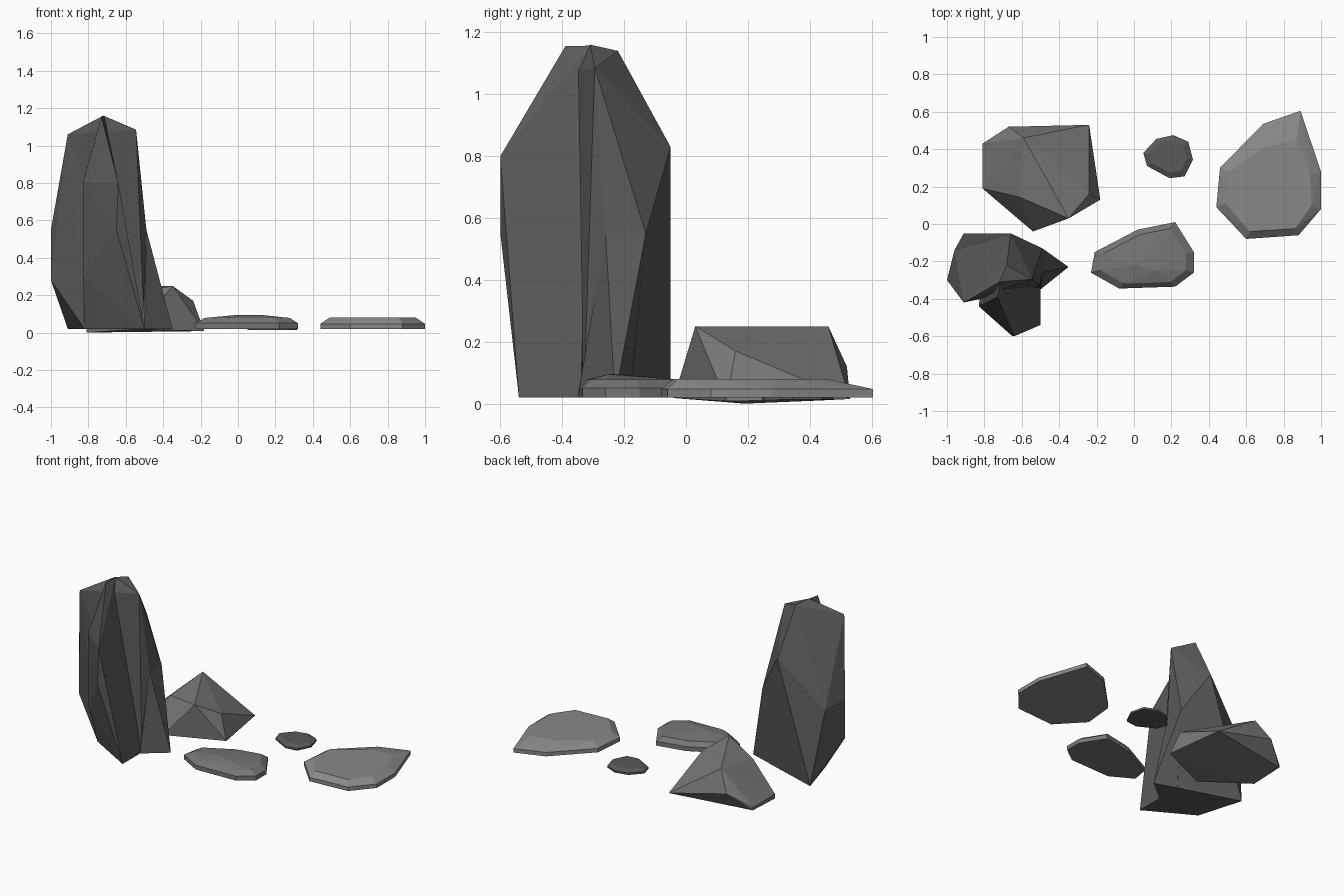
import bpy, bmesh, math

if "Cube" in bpy.data.objects:
    bpy.data.objects.remove(bpy.data.objects["Cube"])


def hull(name, points, grey):
    """Faceted rock: convex hull of a few corner points."""
    bm = bmesh.new()
    for p in points:
        bm.verts.new(p)
    res = bmesh.ops.convex_hull(bm, input=bm.verts[:])
    junk = {g for g in res["geom_interior"] + res["geom_unused"]
            if isinstance(g, bmesh.types.BMVert) and not g.link_faces}
    bmesh.ops.delete(bm, geom=list(junk), context='VERTS')
    bmesh.ops.dissolve_limit(bm, angle_limit=math.radians(2),
                             verts=bm.verts[:], edges=bm.edges[:])
    bmesh.ops.recalc_face_normals(bm, faces=bm.faces[:])
    mesh = bpy.data.meshes.new(name)
    bm.to_mesh(mesh)
    bm.free()
    mat = bpy.data.materials.new(name + "_stone")
    mat.diffuse_color = (grey, grey, grey, 1)
    mat.use_nodes = True
    mat.node_tree.nodes["Principled BSDF"].inputs["Base Color"].default_value = mat.diffuse_color
    mesh.materials.append(mat)
    ob = bpy.data.objects.new(name, mesh)
    bpy.context.collection.objects.link(ob)
    return ob


def flat_stone(name, rim, top, z0, z1, z2, grey, extra=()):
    """Flat stone: straight rim, bevel up to a smaller top."""
    pts = [(x, y, z) for z in (z0, z1) for x, y in rim]
    pts += [(x, y, z2) for x, y in top]
    return hull(name, pts + list(extra), grey)


def inset(rim, f):
    cx = sum(p[0] for p in rim) / len(rim)
    cy = sum(p[1] for p in rim) / len(rim)
    return [(cx + (x - cx) * f, cy + (y - cy) * f) for x, y in rim]


def join_union(base, other):
    mod = base.modifiers.new("union", 'BOOLEAN')
    mod.operation = 'UNION'
    mod.solver = 'EXACT'
    mod.object = other
    bpy.context.view_layer.objects.active = base
    bpy.ops.object.modifier_apply(modifier=mod.name)
    bpy.data.objects.remove(other)


# Tall standing rock: main mass, side foot and front buttress
TALL = .1
tall = hull("tall_rock", [
    (-.91, -.42, 1.06), (-.72, -.31, 1.16), (-.68, -.22, 1.14), (-.545, -.295, 1.085),
    (-.66, -.05, .83), (-.49, -.13, .55), (-.49, -.26, .55),
    (-1, -.30, .28), (-1, -.30, .55), (-.96, -.14, .52), (-.91, -.05, .02),
    (-.82, -.355, .02), (-.50, -.33, .02), (-.50, -.18, .02)], TALL)
foot = hull("tall_rock_foot", [
    (-.49, -.13, .55), (-.49, -.26, .55), (-.35, -.23, .02), (-.50, -.35, .02),
    (-.88, -.06, .02), (-.70, -.25, .02), (-.65, -.20, .50)], TALL)
buttress = hull("tall_rock_buttress", [
    (-.715, -.31, 1.157), (-.73, -.39, 1.155), (-.64, -.60, .80), (-.65, -.60, .55),
    (-.83, -.44, .80), (-.83, -.44, .30), (-.50, -.54, .02),
    (-.82, -.357, .02), (-.50, -.34, .02), (-.70, -.25, .02)], TALL)
join_union(tall, foot)
join_union(tall, buttress)

# Low boulder behind it
hull("boulder", [
    (-.59, .46, .25), (-.35, .03, .25), (-.615, .145, .20), (-.24, .16, .17),
    (-.81, .19, 0), (-.81, .19, .03), (-.81, .43, .03), (-.81, .43, .01),
    (-.67, .52, .12), (-.24, .53, .015), (-.18, .13, .008), (-.54, -.04, .018)], .19)

# Large flat stone
flat_stone("large_flat_stone",
           [(.44, .09), (.60, -.08), (.88, -.06), (1, .08), (1, .28),
            (.89, .605), (.69, .535), (.46, .30)],
           [(.49, .11), (.62, -.04), (.86, -.025), (.95, .10), (.94, .27),
            (.87, .45), (.70, .41), (.51, .28)],
           .02, .047, .08, .25)

# Medium flat stone with a slight crown
mid = [(-.23, -.26), (-.08, -.345), (.22, -.335), (.32, -.26), (.32, -.15),
       (.22, .01), (.02, -.03), (-.21, -.15)]
flat_stone("medium_flat_stone", mid, inset(mid, .83), .02, .05, .078, .18,
           [(0, -.22, .095), (.12, -.25, .095)])

# Small flat stone
small = [(.05, .38), (.07, .31), (.19, .245), (.27, .255), (.315, .345),
         (.29, .44), (.21, .475), (.12, .455)]
flat_stone("small_flat_stone", small, inset(small, .75), .014, .028, .043, .1)
